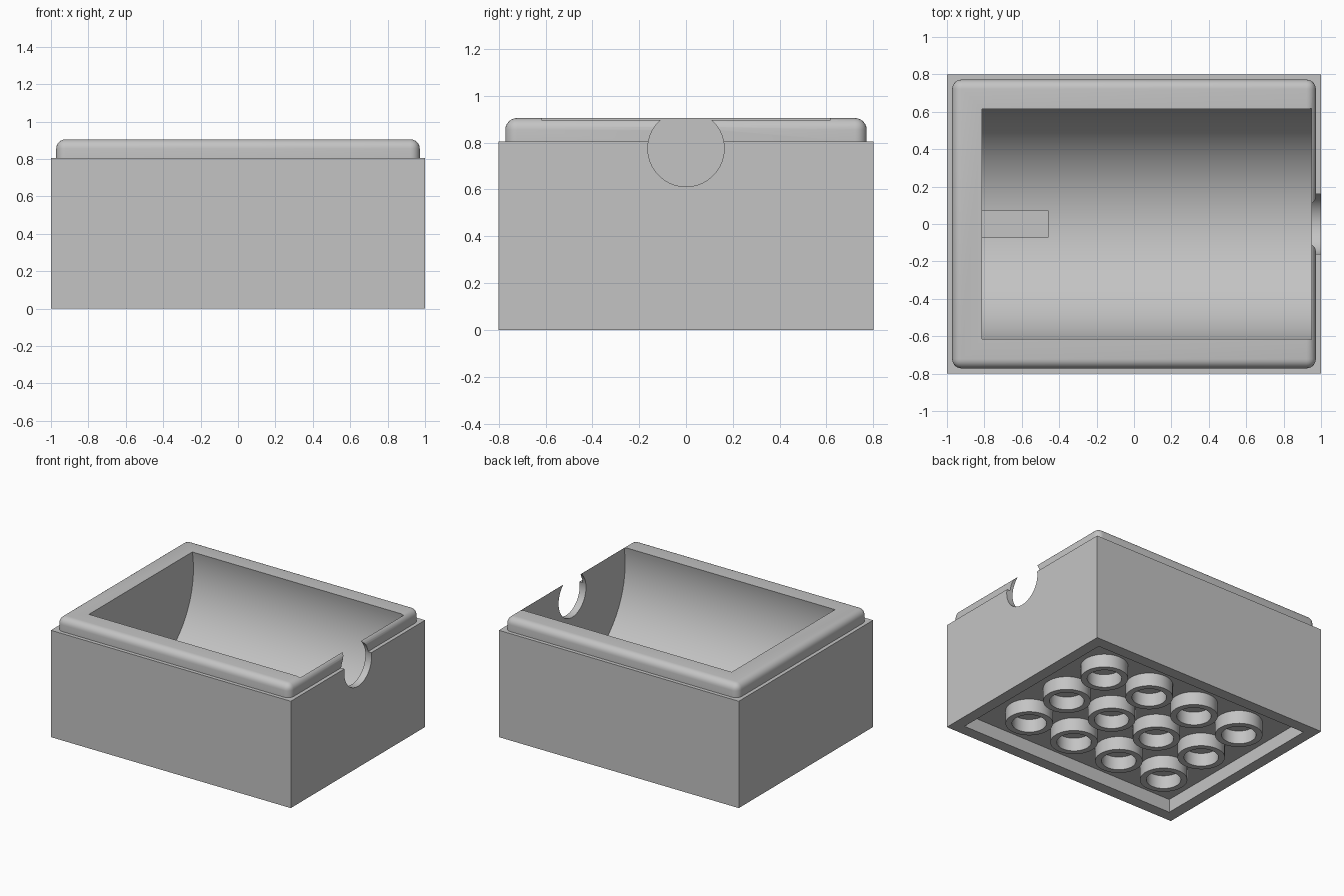
import bpy, bmesh, math
from mathutils import Matrix

cube = bpy.data.objects.get("Cube")
if cube:
    bpy.data.objects.remove(cube, do_unlink=True)

grey = bpy.data.materials.new("plain_grey")
grey.use_nodes = True
grey.diffuse_color = (0.55, 0.55, 0.55, 1)
grey.node_tree.nodes["Principled BSDF"].inputs["Base Color"].default_value = (0.55, 0.55, 0.55, 1)


def finish(name, bm):
    bmesh.ops.recalc_face_normals(bm, faces=bm.faces)
    mesh = bpy.data.meshes.new(name)
    bm.to_mesh(mesh)
    bm.free()
    obj = bpy.data.objects.new(name, mesh)
    mesh.materials.append(grey)
    bpy.context.collection.objects.link(obj)
    return obj


def box_mesh(lo, hi):
    bm = bmesh.new()
    bmesh.ops.create_cube(bm, size=1)
    for v in bm.verts:
        v.co = [l + (c + 0.5) * (h - l) for c, l, h in zip(v.co, lo, hi)]
    return bm


def box(name, lo, hi):
    return finish(name, box_mesh(lo, hi))


def x_cylinder(name, x0, x1, z, radius):
    bm = bmesh.new()
    place = Matrix.Translation(((x0 + x1) / 2, 0, z)) @ Matrix.Rotation(math.pi / 2, 4, 'Y')
    bmesh.ops.create_cone(bm, cap_ends=True, segments=128, radius1=radius,
                          radius2=radius, depth=x1 - x0, matrix=place)
    return finish(name, bm)


def activate(obj):
    bpy.ops.object.select_all(action='DESELECT')
    obj.select_set(True)
    bpy.context.view_layer.objects.active = obj


def combine(target, tool, operation):
    tool.hide_render = True
    mod = target.modifiers.new(operation.lower(), 'BOOLEAN')
    mod.operation, mod.object, mod.solver = operation, tool, 'EXACT'
    activate(target)
    bpy.ops.object.modifier_apply(modifier=mod.name)
    bpy.data.objects.remove(tool, do_unlink=True)


def smooth(obj):
    activate(obj)
    bpy.ops.object.shade_smooth_by_angle(angle=math.radians(30))


# Main block
body = box("body", (-1, -0.8, 0), (1, 0.8, 0.805))

# Raised lip with rounded top and corners
bm = box_mesh((-0.972, -0.772, 0.7), (0.972, 0.772, 0.905))
rounded = [e for e in bm.edges if max(v.co.z for v in e.verts) > 0.8]
bmesh.ops.bevel(bm, geom=rounded, offset=0.05, segments=6, profile=0.5, affect='EDGES')
combine(body, finish("lip", bm), 'UNION')

# Round cradle, floor slot, end opening and underside recess
axis_z = 0.775
combine(body, x_cylinder("cradle_cutter", -0.812, 0.948, axis_z, 0.629), 'DIFFERENCE')
combine(body, box("slot_cutter", (-0.812, -0.072, 0.125), (-0.46, 0.072, 0.4)), 'DIFFERENCE')
combine(body, x_cylinder("opening_cutter", 0.9, 1.1, axis_z, 0.163), 'DIFFERENCE')
combine(body, box("recess_cutter", (-0.914, -0.714, -0.1), (0.914, 0.714, 0.1)), 'DIFFERENCE')
smooth(body)


# Connector tubes under the block
def tube(name, x, y, outer=0.162, inner=0.118, z0=0.0, z1=0.104, sides=48):
    bm = bmesh.new()
    profile = [(outer, z0), (outer, z1), (inner, z1), (inner, z0)]
    rings = [[bm.verts.new((x + r * math.cos(a), y + r * math.sin(a), z))
              for a in (math.tau * i / sides for i in range(sides))] for r, z in profile]
    for k, ring in enumerate(rings):
        above = rings[(k + 1) % len(rings)]
        for i in range(sides):
            j = (i + 1) % sides
            bm.faces.new((ring[i], ring[j], above[j], above[i]))
    smooth(finish(name, bm))


for col in range(4):
    for row in range(3):
        tube(f"tube_{col + 1}_{row + 1}", (col - 1.5) * 0.4, (row - 1) * 0.4)
